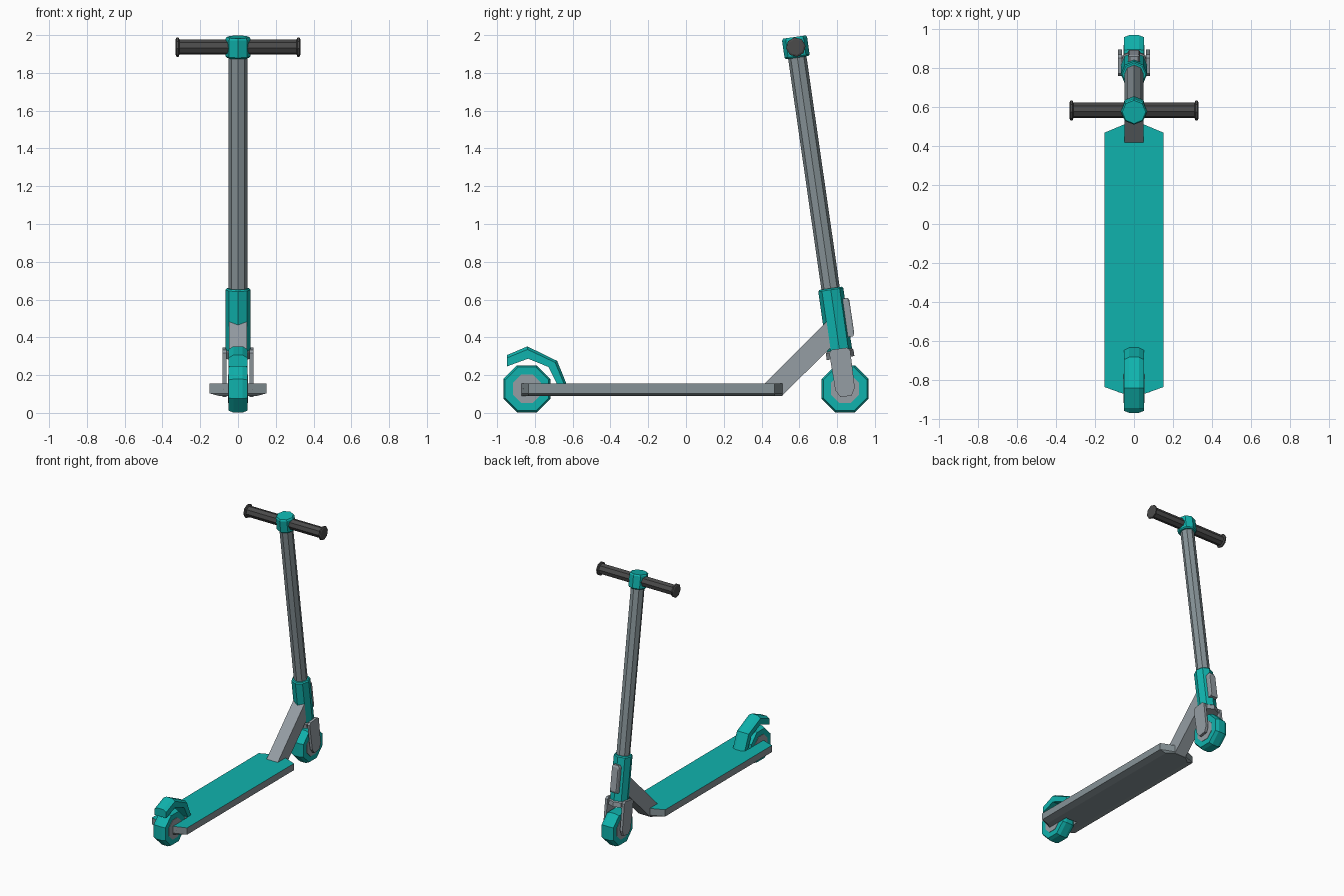
import bpy, bmesh
from math import pi, cos, sin, radians
from mathutils import Matrix, Vector

if "Cube" in bpy.data.objects:
    bpy.data.objects.remove(bpy.data.objects["Cube"])


def material(name, rgb):
    m = bpy.data.materials.new(name)
    m.diffuse_color = (*rgb, 1)
    m.use_nodes = True
    m.node_tree.nodes["Principled BSDF"].inputs["Base Color"].default_value = m.diffuse_color
    return m


TEAL = material("teal", (0.005, 0.45, 0.42))
STEEL = material("steel", (0.24, 0.29, 0.31))
LIGHT = material("light_steel", (0.30, 0.34, 0.37))
DARK = material("dark_rubber", (0.07, 0.07, 0.07))

WHEEL_Z, FRONT_Y, REAR_Y = 0.127, 0.842, -0.842
# Steering frame: origin at the front axle, local z up the raked column
STEER = Matrix.Translation((0, FRONT_Y, WHEEL_Z)) @ Matrix.Rotation(radians(8.2), 4, 'X')


def loft(name, rings, mat, matrix=Matrix()):
    """Skin a list of equal-length point rings and cap both ends."""
    bm = bmesh.new()
    vs = [[bm.verts.new(p) for p in r] for r in rings]
    n = len(rings[0])
    for a, b in zip(vs, vs[1:]):
        for i in range(n):
            j = (i + 1) % n
            bm.faces.new((a[i], a[j], b[j], b[i]))
    bm.faces.new(vs[0])
    bm.faces.new(vs[-1])
    bmesh.ops.recalc_face_normals(bm, faces=bm.faces)
    bm.transform(matrix)
    me = bpy.data.meshes.new(name)
    bm.to_mesh(me)
    bm.free()
    me.materials.append(mat)
    ob = bpy.data.objects.new(name, me)
    bpy.context.collection.objects.link(ob)
    return ob


def lathe(name, profile, mat, matrix=Matrix(), axis='Z', turn=0.0, n=8):
    """Octagonal turned part; profile is (radius, position along axis)."""
    rings = []
    for r, h in profile:
        ring = []
        for i in range(n):
            a = turn + 2 * pi * i / n
            u, v = r * cos(a), r * sin(a)
            ring.append((u, v, h) if axis == 'Z' else (h, u, v))
        rings.append(ring)
    return loft(name, rings, mat, matrix)


# Wheels and hubs, octagons standing on a flat
FLAT = pi / 8
K = 1 / cos(FLAT)
for label, y in (("front", FRONT_Y), ("rear", REAR_Y)):
    m = Matrix.Translation((0, y, WHEEL_Z))
    tyre = [(0.085, -0.05), (0.115, -0.05), (0.125, -0.025),
            (0.125, 0.025), (0.115, 0.05), (0.085, 0.05)]
    lathe(label + "_wheel", [(r * K, h) for r, h in tyre], TEAL, m, 'X', FLAT)
    lathe(label + "_hub", [(0.075 * K, -0.053), (0.075 * K, 0.053)], LIGHT, m, 'X', FLAT)
lathe("front_axle", [(0.02, -0.08), (0.02, 0.08)], LIGHT,
      Matrix.Translation((0, FRONT_Y, WHEEL_Z)), 'X')
lathe("rear_axle", [(0.02, -0.08), (0.02, 0.08)], LIGHT,
      Matrix.Translation((0, REAR_Y, WHEEL_Z)), 'X')

# Deck with a slot for the rear wheel, chamfered underside, teal top
half = [(0.052, -0.69), (0.052, -0.87), (0.15, -0.835), (0.15, 0.468), (0.05, 0.51)]
outline = half + [(-x, y) for x, y in reversed(half)]
under = [(x * 0.67 if abs(x) > 0.1 else x, y) for x, y in outline]
deck = loft("deck", [[(x, y, 0.09) for x, y in under],
                     [(x, y, 0.103) for x, y in outline],
                     [(x, y, 0.155) for x, y in outline]], STEEL)
deck.data.materials.append(TEAL)
for f in deck.data.polygons:
    if f.normal.z > 0.9:
        f.material_index = 1

# Diagonal neck from the deck to the head tube
side = [(0.415, 0.153), (0.745, 0.485), (0.80, 0.50), (0.80, 0.38), (0.51, 0.092)]
loft("neck", [[(x, y, z) for y, z in side] for x in (-0.048, 0.048)], LIGHT)

# Rear fender with a crowned top
outer = [(-0.632, 0.152), (-0.682, 0.275), (-0.84, 0.352), (-0.948, 0.306)]
inner = [(-0.682, 0.152), (-0.728, 0.243), (-0.836, 0.287), (-0.948, 0.246)]
rings = []
for o, i in zip(outer, inner):
    o, i = Vector(o), Vector(i)
    e = o.lerp(i, 0.25)
    rings.append([(x, p.x, p.y) for x, p in
                  ((-0.05, i), (-0.05, e), (-0.025, o), (0.025, o), (0.05, e), (0.05, i))])
loft("rear_fender", rings, TEAL)

# Fork: two legs tapering at the axle, and the crown joining them
for label, s in (("left", -1), ("right", 1)):
    leg = [(-0.03, -0.04), (0.03, -0.04), (0.052, 0.0), (0.056, 0.2), (0.04, 0.215),
           (-0.04, 0.215), (-0.056, 0.2), (-0.052, 0.0)]
    loft("fork_leg_" + label, [[(s * x, y, z) for y, z in leg] for x in (0.062, 0.082)],
         LIGHT, STEER)
lathe("fork_crown", [(0.074, 0.165), (0.074, 0.2), (0.06, 0.215)], LIGHT, STEER)

# Head tube, its front plate, and the stem
lathe("head_tube", [(0.067, 0.2), (0.067, 0.53), (0.06, 0.538)], TEAL, STEER)
plate = [(0.03, 0.27), (0.03, 0.46), (0.02, 0.475)]
plate += [(-x, z) for x, z in reversed(plate)]
loft("head_plate", [[(x * k, y, 0.37 + (z - 0.37) * k) for x, z in plate]
                    for y, k in ((0.05, 1), (0.083, 1), (0.09, 0.85))], LIGHT, STEER)
lathe("stem", [(0.049, 0.45), (0.049, 1.82)], STEEL, STEER)

# Handlebar clamp and grips with end flanges
lathe("bar_clamp", [(0.06, 1.772), (0.067, 1.78), (0.067, 1.872), (0.06, 1.882)], TEAL, STEER)
grip = [(0.04, 0), (0.04, 0.31), (0.052, 0.315), (0.052, 0.325), (0.042, 0.33)]
for label, s in (("left", -1), ("right", 1)):
    lathe("grip_" + label, [(r, s * h) for r, h in grip], DARK,
          STEER @ Matrix.Translation((0, 0, 1.828)), 'X')
